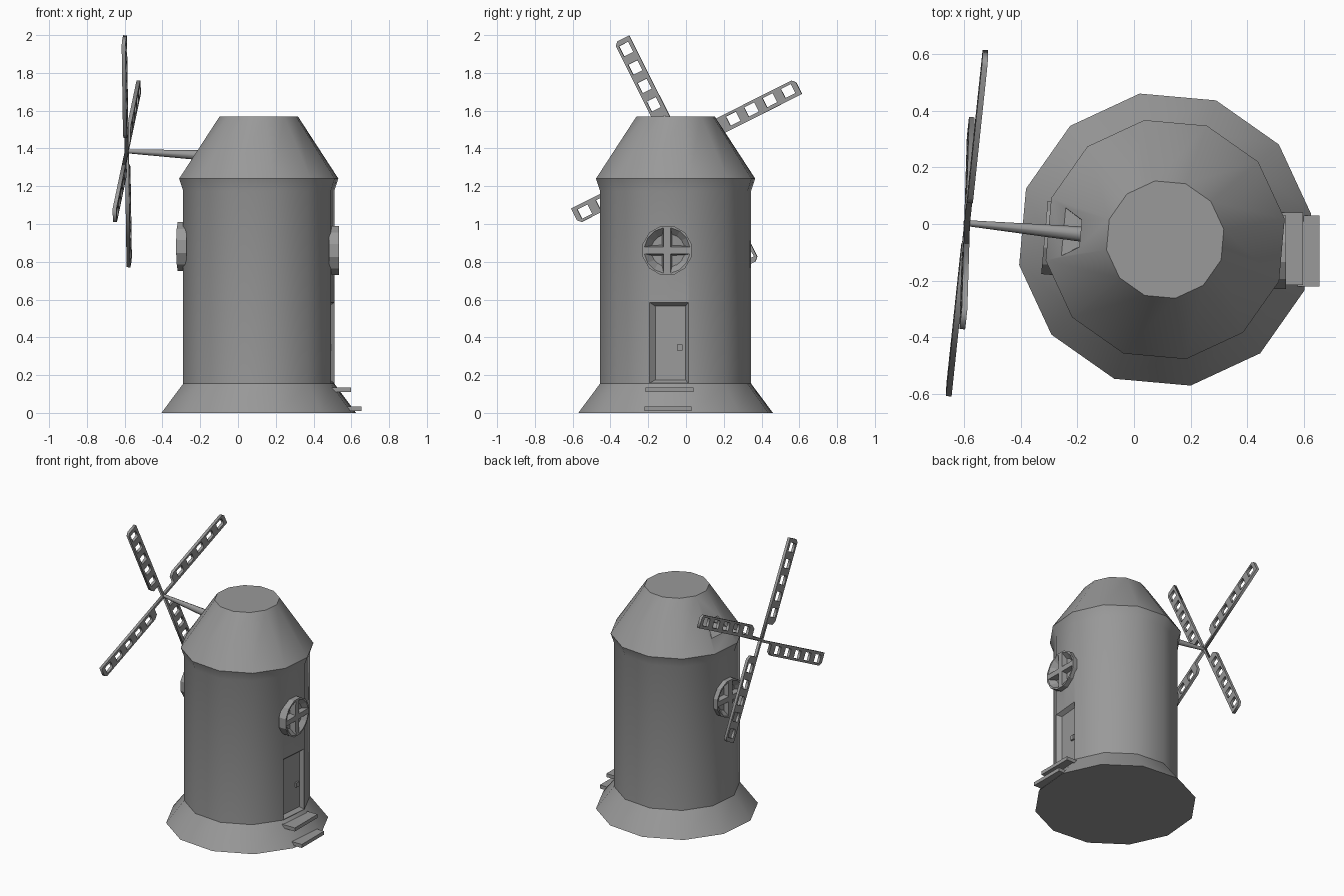
import bpy, bmesh
from math import sin, cos, pi, radians, atan2
from mathutils import Matrix, Vector

if "Cube" in bpy.data.objects:
    bpy.data.objects.remove(bpy.data.objects["Cube"])

CX, CY, PHASE = 0.11, -0.055, radians(9.9)

# Dark grey for every part
grey = bpy.data.materials.new("dark_grey")
grey.diffuse_color = (0.32, 0.32, 0.32, 1)
grey.use_nodes = True
grey.node_tree.nodes["Principled BSDF"].inputs["Base Color"].default_value = grey.diffuse_color


def frame(origin, normal):
    """Local x = right, y = up, z = outward normal."""
    n = Vector(normal).normalized()
    x = Vector((0, 0, 1)).cross(n).normalized()
    m = Matrix((x, n.cross(x), n)).transposed().to_4x4()
    m.translation = origin
    return m


def skin(name, rings, mat=Matrix()):
    """Closed solid through a list of rings with equal point counts."""
    bm = bmesh.new()
    loops = [[bm.verts.new(p) for p in r] for r in rings]
    n = len(loops[0])
    for a, b in zip(loops, loops[1:]):
        for i in range(n):
            bm.faces.new((a[i], a[(i + 1) % n], b[(i + 1) % n], b[i]))
    bm.faces.new(loops[0])
    bm.faces.new(loops[-1])
    bmesh.ops.recalc_face_normals(bm, faces=bm.faces)
    me = bpy.data.meshes.new(name)
    bm.to_mesh(me)
    bm.free()
    me.materials.append(grey)
    ob = bpy.data.objects.new(name, me)
    bpy.context.collection.objects.link(ob)
    ob.matrix_world = mat
    return ob


def circle(r, z, n=12, phase=0.0, c=(0, 0)):
    return [(c[0] + r * cos(phase + 2 * pi * i / n),
             c[1] + r * sin(phase + 2 * pi * i / n), z) for i in range(n)]


def rect(x0, x1, y0, y1, z=0.0):
    return [(x0, y0, z), (x1, y0, z), (x1, y1, z), (x0, y1, z)]


def activate(ob):
    bpy.ops.object.select_all(action='DESELECT')
    ob.select_set(True)
    bpy.context.view_layer.objects.active = ob


def carve(ob, cutters):
    activate(ob)
    for cutter in cutters:
        cutter.hide_render = True
        mod = ob.modifiers.new("cut", 'BOOLEAN')
        mod.operation, mod.solver, mod.object = 'DIFFERENCE', 'EXACT', cutter
        bpy.ops.object.modifier_apply(modifier=mod.name)
        bpy.data.objects.remove(cutter)


def plate(name, outlines, half_depth, mat):
    """Flat plate with holes, from 2D outlines."""
    cu = bpy.data.curves.new(name, 'CURVE')
    cu.dimensions, cu.fill_mode, cu.extrude = '2D', 'BOTH', half_depth
    cu.materials.append(grey)
    for pts in outlines:
        sp = cu.splines.new('POLY')
        sp.points.add(len(pts) - 1)
        for p, q in zip(sp.points, pts):
            p.co = (q[0], q[1], 0, 1)
        sp.use_cyclic_u = True
    ob = bpy.data.objects.new(name, cu)
    bpy.context.collection.objects.link(ob)
    ob.matrix_world = mat
    activate(ob)
    bpy.ops.object.convert(target='MESH')
    return ob


# Tower body with flared foot and sloped cap
profile = [(0.523, 0), (0.406, 0.155), (0.406, 1.175), (0.428, 1.24), (0.21, 1.57)]
tower = skin("tower", [circle(r, z, 12, PHASE, (CX, CY)) for r, z in profile])

# Door recess fills one wall panel, shaft recess sits in the cap
side = PHASE - pi / 12
out = Vector((cos(side), sin(side), 0))
wall = Vector((CX, CY, 0)) + out * 0.406 * cos(pi / 12)
door_mat = frame(wall, out)
door_cut = skin("door_cutter", [rect(-0.075, 0.085, 0.175, 0.565, -0.025),
                                rect(-0.103, 0.103, 0.158, 0.585, 0),
                                rect(-0.103, 0.103, 0.158, 0.585, 0.02)], door_mat)
axis = Vector((-0.99, 0.09, 0.03)).normalized()
cap_cut = skin("cap_cutter", [rect(-0.035, 0.035, -0.03, 0.035, 0),
                              rect(-0.09, 0.09, -0.05, 0.09, 0.085),
                              rect(-0.09, 0.09, -0.05, 0.09, 0.25)],
               frame((-0.17, -0.035, 1.37), axis))
carve(tower, [door_cut, cap_cut])
bpy.ops.object.shade_smooth_by_angle(angle=radians(33))

# Door knob
skin("door_knob", [rect(0.04, 0.07, 0.33, 0.362, z) for z in (-0.03, -0.012)], door_mat)

# Two door steps
skin("upper_step", [rect(0.49, 0.597, -0.215, 0.04, z) for z in (0.11, 0.135)])
skin("lower_step", [rect(0.55, 0.655, -0.22, 0.03, z) for z in (0.01, 0.035)])


# Round windows: discs with four funnel-shaped panes around a cross
def quadrant(k, bar, r, z):
    a0 = atan2(bar, r)
    arc = [a0 + (pi / 2 - 2 * a0) * i / 3 for i in range(4)]
    pts = [(bar, bar)] + [(r * cos(a), r * sin(a)) for a in arc]
    c, s = cos(k * pi / 2), sin(k * pi / 2)
    return [(x * c - y * s, x * s + y * c, z) for x, y in pts]


for name, pos, nrm in (("door_side_window", (0.509, -0.1, 0.86), (1, 0, 0)),
                       ("sail_side_window", (-0.289, -0.05, 0.88), -out)):
    mat = frame(pos, nrm)
    window = skin(name, [circle(0.134, z, 12, pi / 12) for z in (-0.027, 0.027)], mat)
    carve(window, [skin("pane_cutter", [quadrant(k, 0.028, 0.085, -0.012),
                                        quadrant(k, 0.018, 0.122, 0.027),
                                        quadrant(k, 0.018, 0.122, 0.05)], mat)
                   for k in range(4)])

# Tapered sail shaft
hub = Vector((-0.589, 0.003, 1.385))
shaft = skin("sail_shaft", [circle(0.01, 0.012, 8), circle(0.028, -0.435, 8)],
             frame(hub, (hub - Vector((-0.17, -0.037, 1.363)))))
activate(shaft)
bpy.ops.object.shade_smooth_by_angle(angle=radians(50))

# Four lattice sails, each hung on one side of its spar
outline = [(0, 0.004), (0.685, 0.004), (0.685, -0.066), (0.666, -0.085), (0.14, -0.085),
           (0.112, -0.065), (0.112, -0.012), (0, -0.012)]
holes = [[p[:2] for p in rect(x - 0.03, x + 0.03, -0.07, -0.016)]
         for x in [0.191 + 0.109 * i for i in range(5)]]
for k in range(4):
    turn = Matrix.Rotation(radians(63.4 + 90 * k), 4, 'Z')
    plate("sail_%d" % (k + 1), [outline] + holes, 0.01, frame(hub, axis) @ turn)
